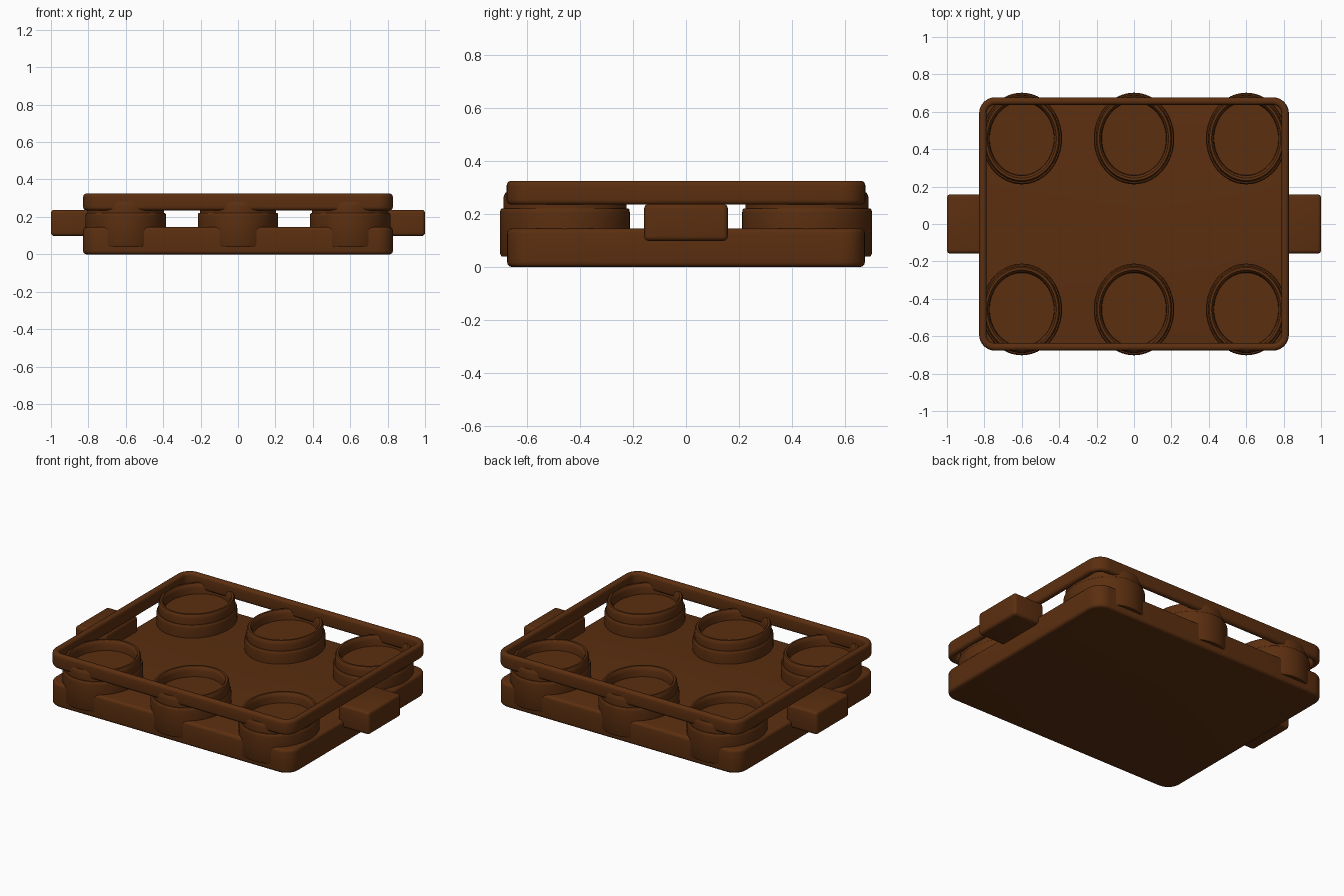
import bpy, bmesh, math

cube = bpy.data.objects.get("Cube")
if cube:
    bpy.data.objects.remove(cube, do_unlink=True)

brown = bpy.data.materials.new("dark_brown")
colour = (0.105, 0.028, 0.005, 1)
brown.diffuse_color = colour
brown.use_nodes = True
brown.node_tree.nodes["Principled BSDF"].inputs["Base Color"].default_value = colour


def finish(name, bm, bevel=0.0):
    """Turn a bmesh into a smooth-shaded object with softened edges."""
    bmesh.ops.recalc_face_normals(bm, faces=bm.faces)
    mesh = bpy.data.meshes.new(name)
    bm.to_mesh(mesh)
    bm.free()
    obj = bpy.data.objects.new(name, mesh)
    bpy.context.collection.objects.link(obj)
    mesh.materials.append(brown)
    bpy.ops.object.select_all(action='DESELECT')
    obj.select_set(True)
    bpy.context.view_layer.objects.active = obj
    if bevel:
        mod = obj.modifiers.new("soft_edges", 'BEVEL')
        mod.width = bevel
        mod.segments = 4
        mod.limit_method = 'ANGLE'
        mod.angle_limit = math.radians(40)
        bpy.ops.object.modifier_apply(modifier=mod.name)
    bpy.ops.object.shade_smooth_by_angle(angle=math.radians(35))
    return obj


def rounded_outline(hx, hy, r, steps=8):
    """Points around a rectangle with rounded corners."""
    pts = []
    for i, (sx, sy) in enumerate([(1, 1), (-1, 1), (-1, -1), (1, -1)]):
        for k in range(steps + 1):
            a = math.pi / 2 * (i + k / steps)
            pts.append((sx * (hx - r) + r * math.cos(a),
                        sy * (hy - r) + r * math.sin(a)))
    return pts


def bridge(bm, a, b):
    n = len(a)
    for i in range(n):
        j = (i + 1) % n
        bm.faces.new((a[i], a[j], b[j], b[i]))


def slab(name, hx, hy, z0, z1, radius, bevel):
    bm = bmesh.new()
    pts = rounded_outline(hx, hy, radius)
    low = [bm.verts.new((x, y, z0)) for x, y in pts]
    high = [bm.verts.new((x, y, z1)) for x, y in pts]
    bm.faces.new(low)
    bm.faces.new(high)
    bridge(bm, low, high)
    return finish(name, bm, bevel)


# Base tray
slab("base", 0.828, 0.675, 0, 0.145, 0.085, 0.018)

# Raised rim: a rounded cross-section carried around the outline
bm = bmesh.new()
section = rounded_outline(0.02, 0.045, 0.018, 4)
loops = []
for off, dz in section:
    ring = rounded_outline(0.808 + off, 0.657 + off, 0.065 + off)
    loops.append([bm.verts.new((x, y, 0.28 + dz)) for x, y in ring])
for i, loop in enumerate(loops):
    bridge(bm, loop, loops[(i + 1) % len(loops)])
finish("rim", bm)

# Oval cups: a stepped profile swept around an ellipse
profile = [(0.98, 0.04), (1, 0.05), (1, 0.205), (0.993, 0.216), (0.975, 0.221),
           (0.95, 0.221), (0.95, 0.255), (0.94, 0.27), (0.915, 0.28),
           (0.86, 0.28), (0.825, 0.27), (0.81, 0.255), (0.80, 0.22)]


def cup(name, cx, cy, sides=64):
    bm = bmesh.new()
    rings = []
    for r, z in profile:
        rings.append([bm.verts.new((cx + 0.215 * r * math.cos(math.tau * k / sides),
                                    cy + 0.245 * r * math.sin(math.tau * k / sides), z))
                      for k in range(sides)])
    for a, b in zip(rings, rings[1:]):
        bridge(bm, a, b)
    bm.faces.new(rings[0])
    bm.faces.new(rings[-1])
    finish(name, bm)


for row, cy in (("front", -0.457), ("back", 0.457)):
    for col, cx in (("right", -0.6), ("middle", 0), ("left", 0.6)):
        cup(f"{row}_{col}_cup", cx, cy)

# Side handles
for side, sx in (("right", -1), ("left", 1)):
    bm = bmesh.new()
    bmesh.ops.create_cube(bm, size=1)
    for v in bm.verts:
        v.co = (sx * 0.895 + v.co.x * 0.21, v.co.y * 0.316, 0.168 + v.co.z * 0.14)
    finish(f"{side}_handle", bm, 0.018)
